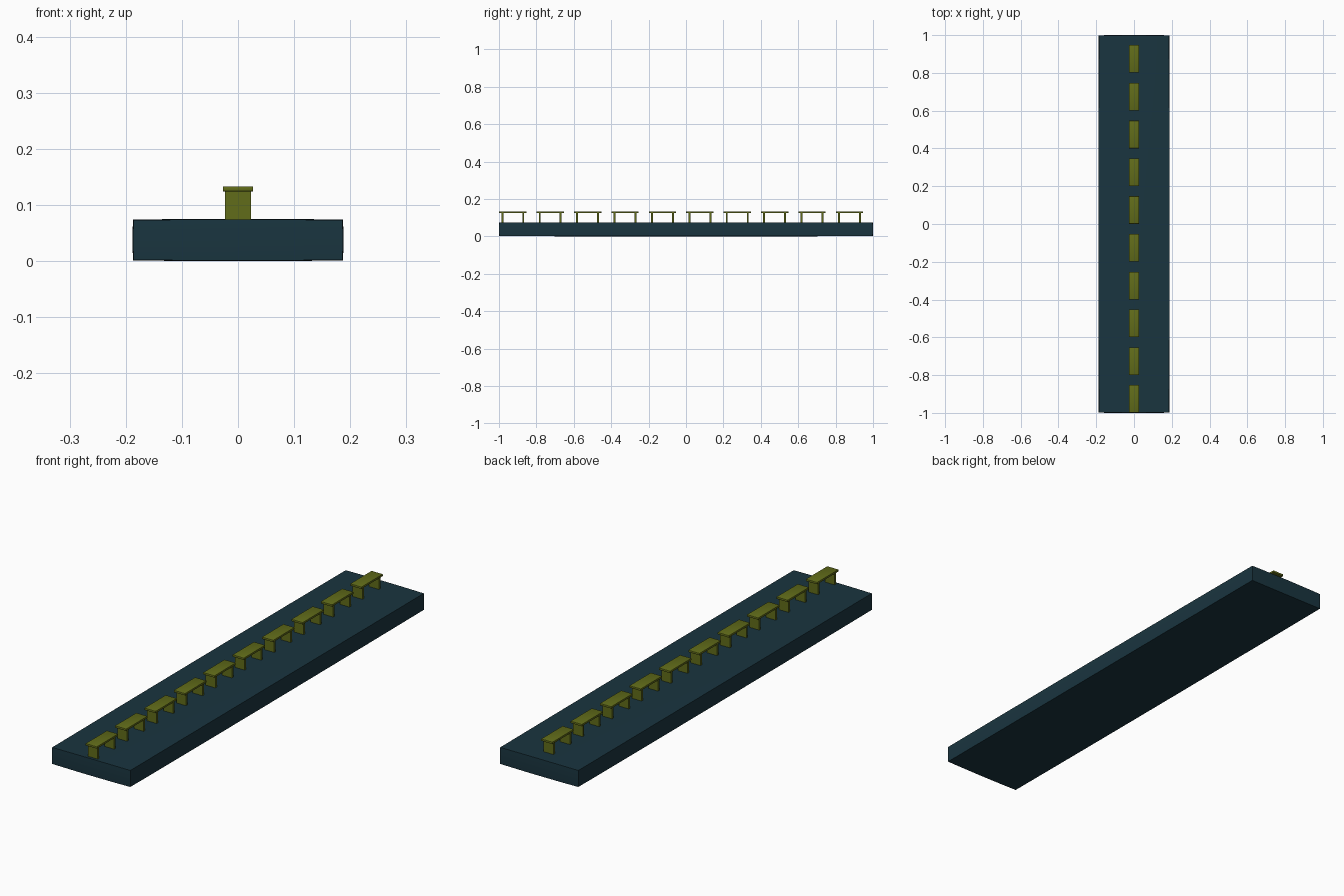
import bpy, bmesh

if "Cube" in bpy.data.objects:
    bpy.data.objects.remove(bpy.data.objects["Cube"])

def material(name, color):
    m = bpy.data.materials.new(name)
    m.diffuse_color = (*color, 1)
    m.use_nodes = True
    m.node_tree.nodes["Principled BSDF"].inputs["Base Color"].default_value = m.diffuse_color
    return m

BASE = material("dark_teal", (0.01, 0.035, 0.05))
BENCH = material("olive_green", (0.12, 0.15, 0.01))

def box(name, lo, hi, mat, bevel=0.0, cuts=0, bulge=0.0):
    """Box between two corners, optionally bevelled or slightly pillowed."""
    bm = bmesh.new()
    bmesh.ops.create_cube(bm, size=2)
    if cuts:
        bmesh.ops.subdivide_edges(bm, edges=bm.edges[:], cuts=cuts, use_grid_fill=True)
    mid = [(a + b) / 2 for a, b in zip(lo, hi)]
    half = [(b - a) / 2 for a, b in zip(lo, hi)]
    for v in bm.verts:
        c = v.co.copy()
        for i in range(3):
            j, k = (i + 1) % 3, (i + 2) % 3
            sink = bulge * (c[j] ** 2 + c[k] ** 2) / 2
            v.co[i] = mid[i] + c[i] * (half[i] - sink)
    if bevel:
        bmesh.ops.bevel(bm, geom=bm.edges[:], offset=bevel, segments=2, profile=0.5, affect='EDGES')
    mesh = bpy.data.meshes.new(name)
    bm.to_mesh(mesh)
    bm.free()
    mesh.materials.append(mat)
    ob = bpy.data.objects.new(name, mesh)
    bpy.context.collection.objects.link(ob)
    bpy.ops.object.select_all(action='DESELECT')
    ob.select_set(True)
    bpy.context.view_layer.objects.active = ob
    bpy.ops.object.shade_smooth_by_angle(angle=0.6)
    return ob

# Long platform slab with very slightly bulged faces
box("platform", (-0.188, -1, 0), (0.188, 1, 0.075), BASE, cuts=9, bulge=0.002)

# Row of ten benches down the centre line
for i in range(10):
    y = -0.926 + 0.2 * i
    box(f"bench_seat_{i}", (-0.027, y - 0.073, 0.124), (0.027, y + 0.073, 0.133), BENCH, bevel=0.0015)
    for side, dy in (("front", -0.056), ("back", 0.056)):
        box(f"bench_{side}_leg_{i}", (-0.023, y + dy - 0.005, 0.072),
            (0.023, y + dy + 0.005, 0.125), BENCH)
